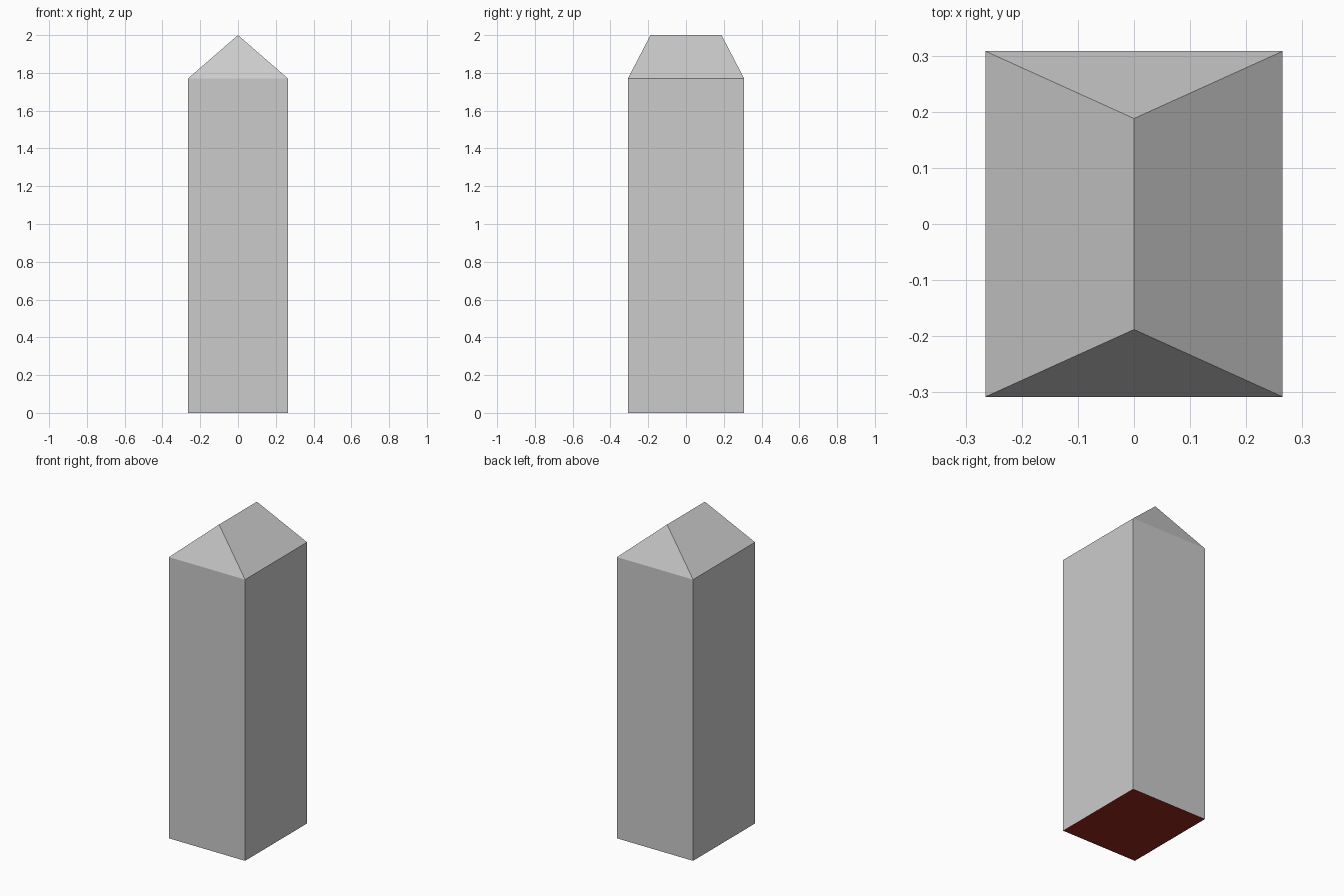
import bpy, bmesh

if "Cube" in bpy.data.objects:
    bpy.data.objects.remove(bpy.data.objects["Cube"])

HX, HY = 0.265, 0.308      # half width and depth
EAVE, TOP, RIDGE = 1.77, 2.0, 0.188

# Tower block with a hipped roof, and a dark red underside
bm = bmesh.new()
corners = [(-HX, -HY), (HX, -HY), (HX, HY), (-HX, HY)]
low = [bm.verts.new((x, y, 0)) for x, y in corners]
high = [bm.verts.new((x, y, EAVE)) for x, y in corners]
front, back = (bm.verts.new((0, y, TOP)) for y in (-RIDGE, RIDGE))

# Walls
for i in range(4):
    j = (i + 1) % 4
    bm.faces.new((low[i], low[j], high[j], high[i]))

# Roof hips and slopes
bm.faces.new((high[0], high[1], front))
bm.faces.new((high[1], high[2], back, front))
bm.faces.new((high[2], high[3], back))
bm.faces.new((high[3], high[0], front, back))

# Underside
base = bm.faces.new(low[::-1])
base.material_index = 1

mesh = bpy.data.meshes.new("tower")
bm.to_mesh(mesh)
bm.free()

grey = bpy.data.materials.new("grey")
red = bpy.data.materials.new("dark_red")
red.diffuse_color = (0.3, 0.02, 0.01, 1)
red.use_nodes = True
red.node_tree.nodes["Principled BSDF"].inputs["Base Color"].default_value = red.diffuse_color
mesh.materials.append(grey)
mesh.materials.append(red)

tower = bpy.data.objects.new("tower", mesh)
bpy.context.collection.objects.link(tower)
